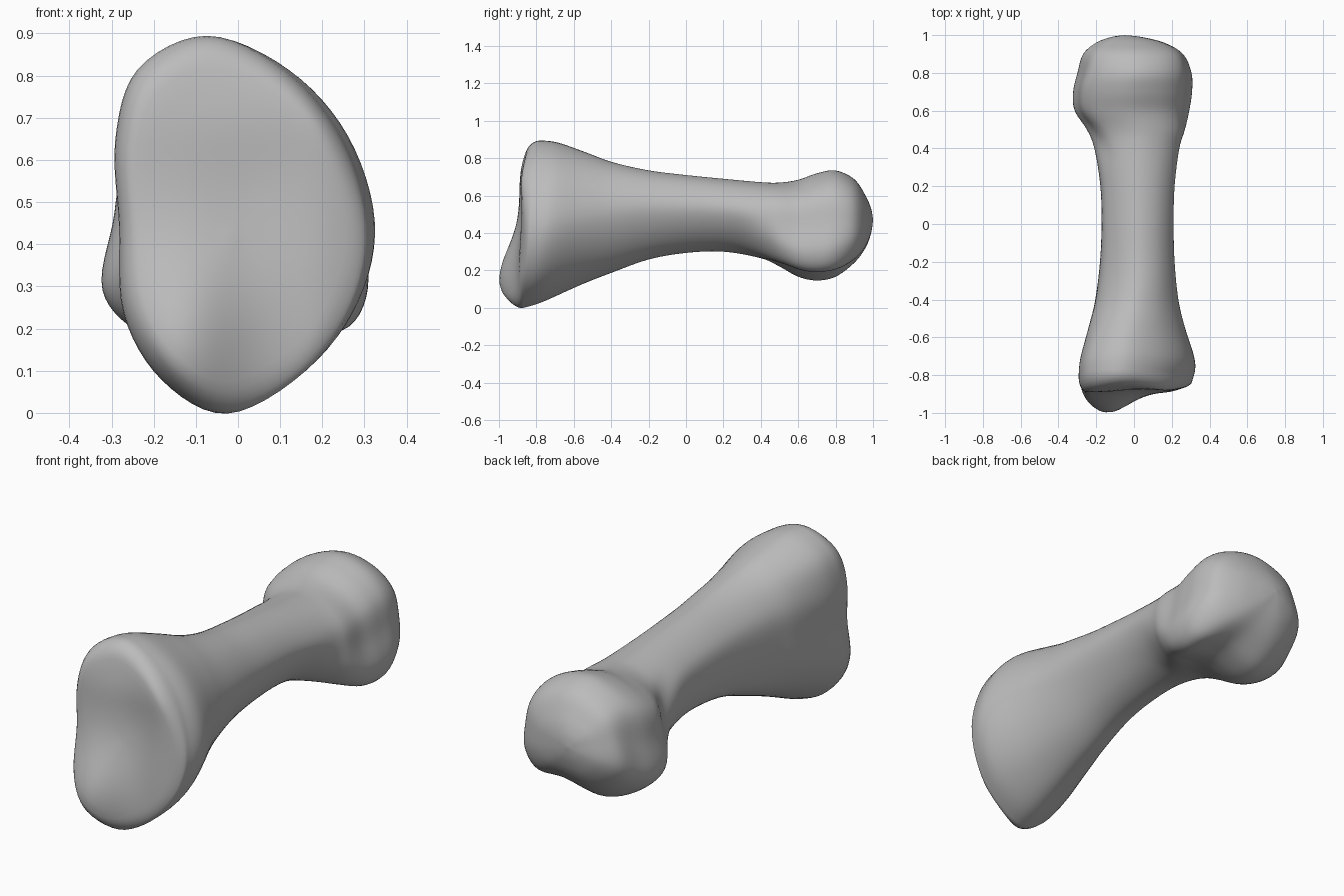
import bpy, bmesh
from math import sin, cos, pi, exp
from mathutils import Vector

if "Cube" in bpy.data.objects:
    bpy.data.objects.remove(bpy.data.objects["Cube"], do_unlink=True)

STEPS = 6


def smoothstep(a, b, value):
    t = min(max((value - a) / (b - a), 0), 1)
    return t * t * (3 - 2 * t)


def spline(points, closed):
    """Catmull-Rom curve through points of any dimension."""
    pts = [Vector(p) for p in points]
    count = len(pts)

    def at(i):
        return pts[i % count] if closed else pts[min(max(i, 0), count - 1)]

    out = []
    for i in range(count if closed else count - 1):
        a, b, c, d = (at(i + k) for k in (-1, 0, 1, 2))
        for k in range(STEPS):
            t = k / STEPS
            out.append(b + (c - a) * (t / 2)
                       + (a * 2 - b * 5 + c * 4 - d) * (t * t / 2)
                       + (b * 3 - a - c * 3 + d) * (t ** 3 / 2))
    if not closed:
        out.append(pts[-1])
    return out


def fit(ring):
    """Scale a cross-section to the unit square."""
    xs, zs = [p[0] for p in ring], [p[1] for p in ring]
    return [Vector(((p[0] - min(xs)) / (max(xs) - min(xs)),
                    (p[1] - min(zs)) / (max(zs) - min(zs)))) for p in ring]


# Cross-sections, from the top round by +x: egg-shaped base, two-lobed head,
# shaft with its keel towards -x, round ball
base_section = fit(spline([
    (-.07, .9), (.12, .82), (.26, .66), (.325, .45), (.288, .26), (.17, .1),
    (-.02, 0), (-.18, .08), (-.275, .24), (-.285, .45), (-.295, .65), (-.24, .82)], True))
head_section = fit(spline([
    (-.05, .73), (.13, .7), (.25, .6), (.285, .45), (.31, .3), (.25, .2),
    (.09, .21), (-.1, .15), (-.24, .2), (-.32, .3), (-.295, .46), (-.25, .63)], True))
shaft_section = fit(spline([
    (.05, 1), (.55, .85), (.9, .5), (1, .1), (.78, -.4), (.35, -.82),
    (-.2, -1), (-.7, -.82), (-.95, -.4), (-1, .05), (-.88, .5), (-.45, .86)], True))
around = len(base_section)
ball_section = fit([(sin(2 * pi * i / around), cos(2 * pi * i / around))
                    for i in range(around)])

# Outline along the length: y, lowest x, highest x, lowest z, highest z
outline = [
    (-.83, -.294, .308, -.004, .896), (-.73, -.285, .325, .028, .885),
    (-.55, -.24, .27, .12, .83), (-.4, -.205, .235, .185, .78),
    (-.2, -.18, .215, .258, .735), (0, -.172, .21, .293, .71),
    (.2, -.178, .215, .3, .69), (.4, -.21, .24, .265, .672),
    (.5, -.25, .27, .22, .67), (.6, -.315, .293, .165, .685),
    (.7, -.323, .308, .145, .72), (.8, -.3, .305, .165, .735),
    (.9, -.27, .26, .24, .688), (.96, -.2, .16, .32, .6),
    (.99, -.12, .04, .4, .53), (1, -.05, -.05, .47, .47)]


def body_ring(y, x0, x1, z0, z1):
    base = 1 - smoothstep(-.78, -.22, y)
    ball = smoothstep(.72, 1, y) * .5
    head = smoothstep(.27, .62, y) * (1 - ball)
    shaft = 1 - base - head - ball
    ring = fit([b * base + h * head + s * shaft + r * ball for b, h, s, r in
                zip(base_section, head_section, shaft_section, ball_section)])
    lean = .11 * (1 - smoothstep(-.83, -.3, y))
    points = []
    for u, v in ring:
        z = z0 + (z1 - z0) * v
        points.append(Vector((x0 + (x1 - x0) * u, y + lean * (z - .45), z)))
    return points


def joint_face(x, z):
    """Depth of the dished joint surface with its low front lip."""
    lip = exp(-((x + .14) / .16) ** 2 - ((z - .15) / .23) ** 2)
    dish = exp(-((x - .05) / .15) ** 2 - ((z - .55) / .2) ** 2)
    top_fall = smoothstep(.65, .9, z) * exp(-((x + .03) / .25) ** 2)
    side_fall = smoothstep(.17, .32, x)
    return -.89 - .11 * lip + .02 * dish + .04 * top_fall + .03 * side_fall


rings = [body_ring(*row) for row in spline(outline, False)]

# Rounded rim and dished joint surface closing the base
rim = rings[0]
turns = [pi / 2 * k / 6 for k in range(1, 7)]
cap = [(1 - .16 * (1 - cos(t)), sin(t)) for t in turns]
cap += [(.84 * (1 - k / 8), 1) for k in range(1, 9)]
for scale, depth in cap:
    ring = []
    for p in rim:
        x, z = p.x * scale, .45 + (p.z - .45) * scale
        ring.append(Vector((x, p.y + (joint_face(x, z) - p.y) * depth, z)))
    rings.insert(0, ring)

# Skin the rings and weld both poles
bm = bmesh.new()
loops = [[bm.verts.new(p) for p in ring] for ring in rings]
for a, b in zip(loops, loops[1:]):
    for i in range(around):
        j = (i + 1) % around
        bm.faces.new((a[i], a[j], b[j], b[i]))
for pole in (loops[0], loops[-1]):
    bmesh.ops.remove_doubles(bm, verts=pole, dist=.0001)
bmesh.ops.recalc_face_normals(bm, faces=bm.faces)
for face in bm.faces:
    face.smooth = True
mesh = bpy.data.meshes.new("bone")
bm.to_mesh(mesh)
bm.free()

# Plain grey surface
grey = bpy.data.materials.new("bone grey")
grey.use_nodes = True
colour = (.5, .5, .5, 1)
grey.diffuse_color = colour
grey.node_tree.nodes["Principled BSDF"].inputs["Base Color"].default_value = colour
mesh.materials.append(grey)

bone = bpy.data.objects.new("bone", mesh)
bpy.context.collection.objects.link(bone)
soften = bone.modifiers.new("soften", 'SMOOTH')
soften.factor = .5
soften.iterations = 3
